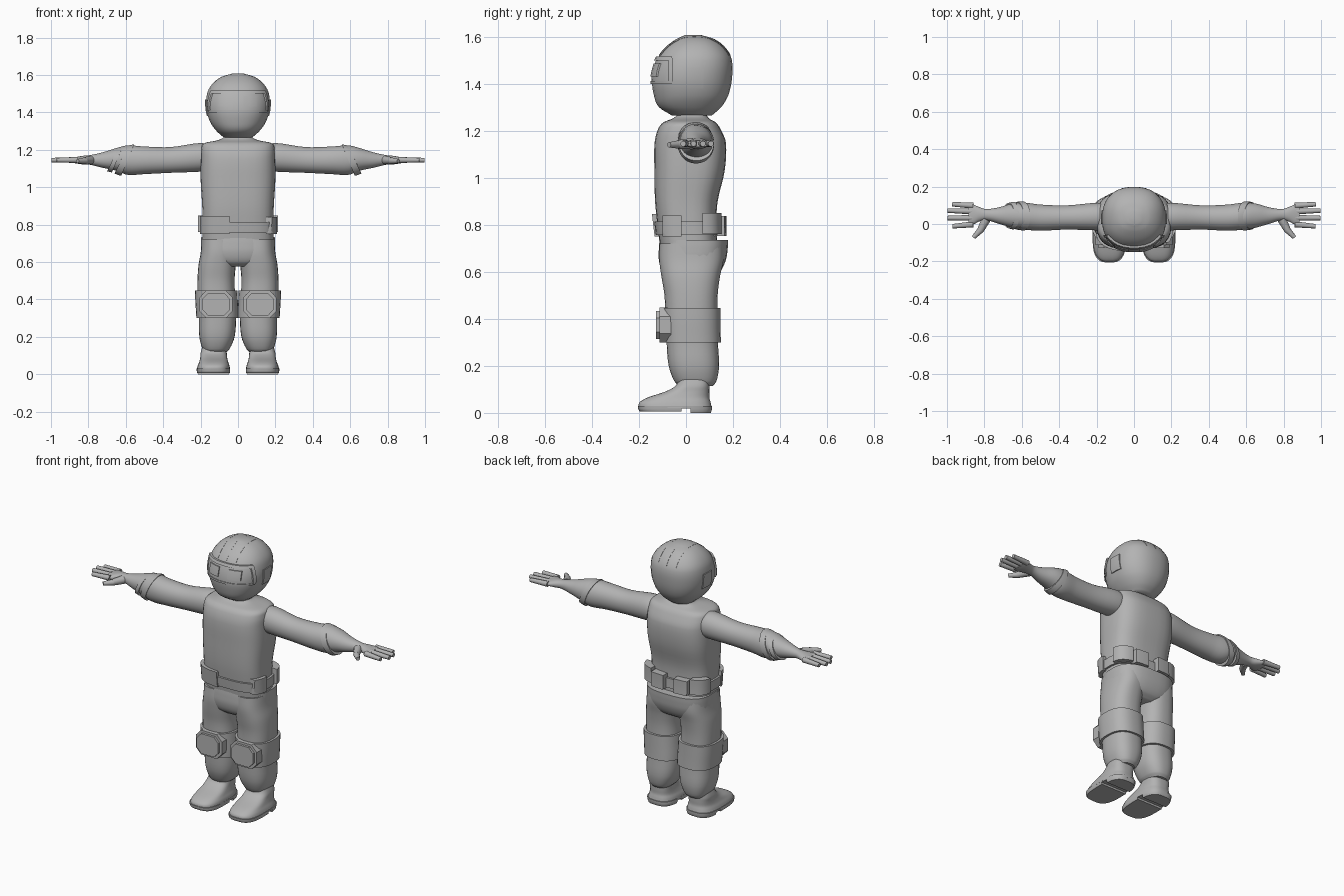
import bpy, bmesh, math
from mathutils import Vector

cube = bpy.data.objects.get("Cube")
if cube:
    bpy.data.objects.remove(cube, do_unlink=True)

grey = bpy.data.materials.new("plain_grey")
grey.use_nodes = True
grey.diffuse_color = (.45, .45, .45, 1)
grey.node_tree.nodes["Principled BSDF"].inputs["Base Color"].default_value = grey.diffuse_color


def finish(name, bm, side=1):
    """Mirror if needed, smooth soft edges and make the object."""
    for vert in bm.verts:
        vert.co.x *= side
    bmesh.ops.recalc_face_normals(bm, faces=bm.faces)
    for face in bm.faces:
        face.smooth = True
    for edge in bm.edges:
        edge.smooth = len(edge.link_faces) == 2 and edge.calc_face_angle(0) < math.radians(40)
    mesh = bpy.data.meshes.new(name)
    bm.to_mesh(mesh)
    bm.free()
    mesh.materials.append(grey)
    obj = bpy.data.objects.new(name, mesh)
    bpy.context.collection.objects.link(obj)
    return obj


def section(rings, t):
    """Smoothly interpolated bounds of a cross-section at position t."""
    last = len(rings) - 1
    i = next((k for k in range(last) if t <= rings[k + 1][0]), last - 1)
    p, q = rings[i], rings[i + 1]
    before, after = rings[max(i - 1, 0)], rings[min(i + 2, last)]
    span = q[0] - p[0]
    u = min(max((t - p[0]) / span, 0), 1)
    result = []
    for k in range(1, len(p)):
        m = (q[k] - before[k]) / (q[0] - before[0]) * span
        n = (after[k] - p[k]) / (after[0] - p[0]) * span
        d = q[k] - p[k]
        result.append(p[k] + u * m + u * u * (3 * d - 2 * m - n) + u ** 3 * (m + n - 2 * d))
    return result


def loft(name, rings, axis="z", power=2.4, start=None, end=None, grow=0, clip=None, side=1, slant=0):
    """Skin rings of (position, low a, high a, low b, high b); clip is a plan-view box."""
    start = rings[0][0] if start is None else start
    end = rings[-1][0] if end is None else end
    stops = {start, end}
    for p, q in zip(rings, rings[1:]):
        stops |= {p[0] + (q[0] - p[0]) * k / 4 for k in range(4)}
    bm = bmesh.new()
    loops = []
    for t in sorted(s for s in stops if start <= s <= end):
        a0, a1, b0, b1 = section(rings, t)
        loop = []
        for k in range(32):
            angle = math.tau * (k + .5) / 32
            c, s = math.cos(angle), math.sin(angle)
            a = (a0 + a1) / 2 + ((a1 - a0) / 2 + grow) * math.copysign(abs(c) ** (2 / power), c)
            b = (b0 + b1) / 2 + ((b1 - b0) / 2 + grow) * math.copysign(abs(s) ** (2 / power), s)
            loop.append(bm.verts.new((a, b, t) if axis == "z" else (t - slant * s, a, b)))
        loops.append(loop)
    for low, high in zip(loops, loops[1:]):
        for k in range(32):
            j = (k + 1) % 32
            bm.faces.new((low[k], low[j], high[j], high[k]))
    bm.faces.new(loops[0])
    bm.faces.new(loops[-1])
    if clip:
        for k, limit in enumerate(clip):
            normal, point = Vector(), Vector()
            normal[k // 2] = 1 if k % 2 else -1
            point[k // 2] = limit
            bmesh.ops.bisect_plane(bm, geom=bm.verts[:] + bm.edges[:] + bm.faces[:],
                                   plane_co=point, plane_no=normal, clear_outer=True)
            bmesh.ops.holes_fill(bm, edges=[e for e in bm.edges if e.is_boundary])
    return finish(name, bm, side)


def rod(name, a, b, r1, r2, side):
    """Tapered round stick between two points."""
    a, b = Vector(a), Vector(b)
    bm = bmesh.new()
    bmesh.ops.create_cone(bm, cap_ends=True, segments=12, radius1=r1, radius2=r2, depth=(b - a).length)
    turn = (b - a).to_track_quat("Z", "Y").to_matrix()
    for vert in bm.verts:
        vert.co = turn @ vert.co + (a + b) / 2
    finish(name, bm, side)


# Helmet with goggles, ear panels and crown seams
head = [(1.265, -.075, .075, -.06, .11), (1.3, -.115, .115, -.115, .15),
        (1.35, -.15, .15, -.137, .18), (1.42, -.17, .17, -.145, .196),
        (1.5, -.166, .166, -.125, .196), (1.55, -.14, .14, -.092, .17),
        (1.59, -.09, .09, -.04, .12), (1.608, -.03, .03, 0, .06)]
loft("helmet", head, power=2.3)
front = (-1, 1, -1, -.06)
loft("goggle_body", head, power=2.3, start=1.41, end=1.51, grow=.003, clip=front)
loft("goggle_top_rim", head, power=2.3, start=1.5, end=1.516, grow=.011, clip=front)
loft("goggle_bottom_rim", head, power=2.3, start=1.4, end=1.412, grow=.006, clip=front)
for side, label in ((1, "left"), (-1, "right")):
    loft(label + "_goggle_end", head, power=2.3, start=1.41, end=1.51, grow=.009,
         clip=(.1, 1, -.075, -.058), side=side)
    loft(label + "_lens", head, power=2.3, start=1.432, end=1.487, grow=.009,
         clip=(.03, .105, -1, -.06), side=side)
    loft(label + "_ear_panel", head, power=2.3, start=1.38, end=1.47, grow=.005,
         clip=(.1, 1, 0, .075), side=side)
    loft(label + "_crown_seam", head, power=2.3, start=1.52, grow=.002,
         clip=(.058, .061, -1, 1), side=side)
loft("middle_crown_seam", head, power=2.3, start=1.52, grow=.002, clip=(-.002, .002, -1, 1))

# Torso and neck
torso = [(.7, -.19, .19, -.11, .135), (.8, -.19, .19, -.122, .13), (.9, -.192, .192, -.132, .135),
         (1.03, -.2, .2, -.135, .165), (1.15, -.2, .2, -.134, .17), (1.21, -.196, .196, -.118, .146),
         (1.237, -.178, .178, -.095, .125), (1.251, -.11, .11, -.06, .1), (1.265, -.08, .08, -.04, .09),
         (1.29, -.075, .075, -.035, .085)]
loft("torso", torso, power=3)

# Belt with buckle plates and pouches
loft("belt", torso, power=3, start=.757, end=.815, grow=.012)
loft("belt_front_pouch", torso, power=3, start=.75, end=.845, grow=.018, clip=(-.205, -.045, -1, -.05))
loft("belt_hip_plate", torso, power=3, start=.75, end=.84, grow=.02, clip=(.15, 1, -.1, -.02))
for side, label in ((1, "left"), (-1, "right")):
    loft(label + "_back_pouch", torso, power=3, start=.752, end=.838, grow=.042,
         clip=(.035, .12, .05, 1), side=side)
    loft(label + "_hip_pouch", torso, power=4, start=.76, end=.85, grow=.026,
         clip=(.13, 1, .07, 1), side=side)

# Trouser seat
seat = [(.575, -.1, .1, -.07, .11), (.6, -.17, .17, -.1, .145), (.65, -.195, .195, -.116, .17),
        (.7, -.198, .198, -.116, .178), (.735, -.197, .197, -.113, .18)]
loft("trouser_seat", seat, power=2.8)

leg = [(.115, .065, .175, -.03, .115), (.135, .045, .19, -.05, .13), (.2, .018, .207, -.074, .141),
       (.3, .01, .21, -.083, .136), (.4, .014, .216, -.088, .134), (.5, .018, .217, -.092, .135),
       (.58, .012, .212, -.105, .145), (.65, .006, .2, -.114, .16), (.72, .006, .195, -.112, .16)]
boot = [(.022, .042, .222, -.203, .11), (.045, .045, .216, -.198, .105), (.065, .052, .208, -.165, .1),
        (.09, .058, .202, -.09, .1), (.115, .06, .2, -.045, .1), (.15, .062, .19, -.03, .1)]
sole = [(0, .047, .216, -.19, .106), (.012, .042, .22, -.202, .11), (.03, .042, .222, -.206, .112)]
arm = [(.15, -.03, .11, 1.09, 1.225), (.2, -.034, .114, 1.083, 1.237), (.36, -.03, .1, 1.077, 1.215),
       (.5, -.036, .104, 1.07, 1.218), (.59, -.03, .115, 1.066, 1.224), (.65, -.02, .11, 1.088, 1.21),
       (.72, 0, .09, 1.103, 1.188), (.79, .02, .08, 1.12, 1.172), (.83, .012, .092, 1.122, 1.168),
       (.865, -.006, .106, 1.127, 1.162), (.885, -.004, .106, 1.132, 1.158)]
fingers = (("index", -.002, -.012, .97), ("middle", .033, .032, .998),
           ("ring", .067, .072, .998), ("little", .098, .106, .972))

for side, label in ((1, "left_"), (-1, "right_")):
    # Legs, knee wraps and layered knee pads
    loft(label + "leg", leg, power=2.5, side=side)
    loft(label + "knee_wrap", leg, power=2.5, start=.3, end=.447, grow=.013, side=side)
    for part, depth, size in (("base", -.113, .088), ("cap", -.127, .072)):
        bm = bmesh.new()
        outline = [bm.verts.new((.117 + size * x, depth, .374 + size * .84 * z)) for x, z in
                   ((1, .5), (.6, 1), (-.6, 1), (-1, .5), (-1, -.5), (-.6, -1), (.6, -1), (1, -.5))]
        face = bm.faces.new(outline)
        back = bmesh.ops.extrude_face_region(bm, geom=[face])["geom"]
        bmesh.ops.translate(bm, vec=(0, .05, 0), verts=[v for v in back if isinstance(v, bmesh.types.BMVert)])
        finish(label + "knee_pad_" + part, bm, side)

    # Boots
    loft(label + "boot", boot, power=2.9, side=side)
    loft(label + "front_sole", sole, power=3.2, start=.006, clip=(0, 1, -1, -.02), side=side)
    loft(label + "sole_arch", sole, power=3.2, start=.018, side=side)
    loft(label + "heel", sole, power=3.2, clip=(0, 1, .02, 1), side=side)

    # Arms, sleeve cuffs and hands
    loft(label + "arm_and_palm", arm, axis="x", power=2.1, side=side)
    loft(label + "sleeve_cuff", arm, axis="x", power=2.1, start=.59, end=.625, grow=.005, slant=.035, side=side)
    for name, root, tip, reach in fingers:
        rod(label + name + "_finger", (.86, root, 1.146), (reach, tip, 1.145), .016, .012, side)
    rod(label + "thumb_base", (.79, .025, 1.145), (.822, -.035, 1.142), .024, .018, side)
    rod(label + "thumb_tip", (.818, -.03, 1.142), (.858, -.072, 1.14), .018, .011, side)

# Extra wrist strap on one arm
loft("right_wrist_strap", arm, axis="x", power=2.1, start=.645, end=.67, grow=.008, slant=.03, side=-1)
